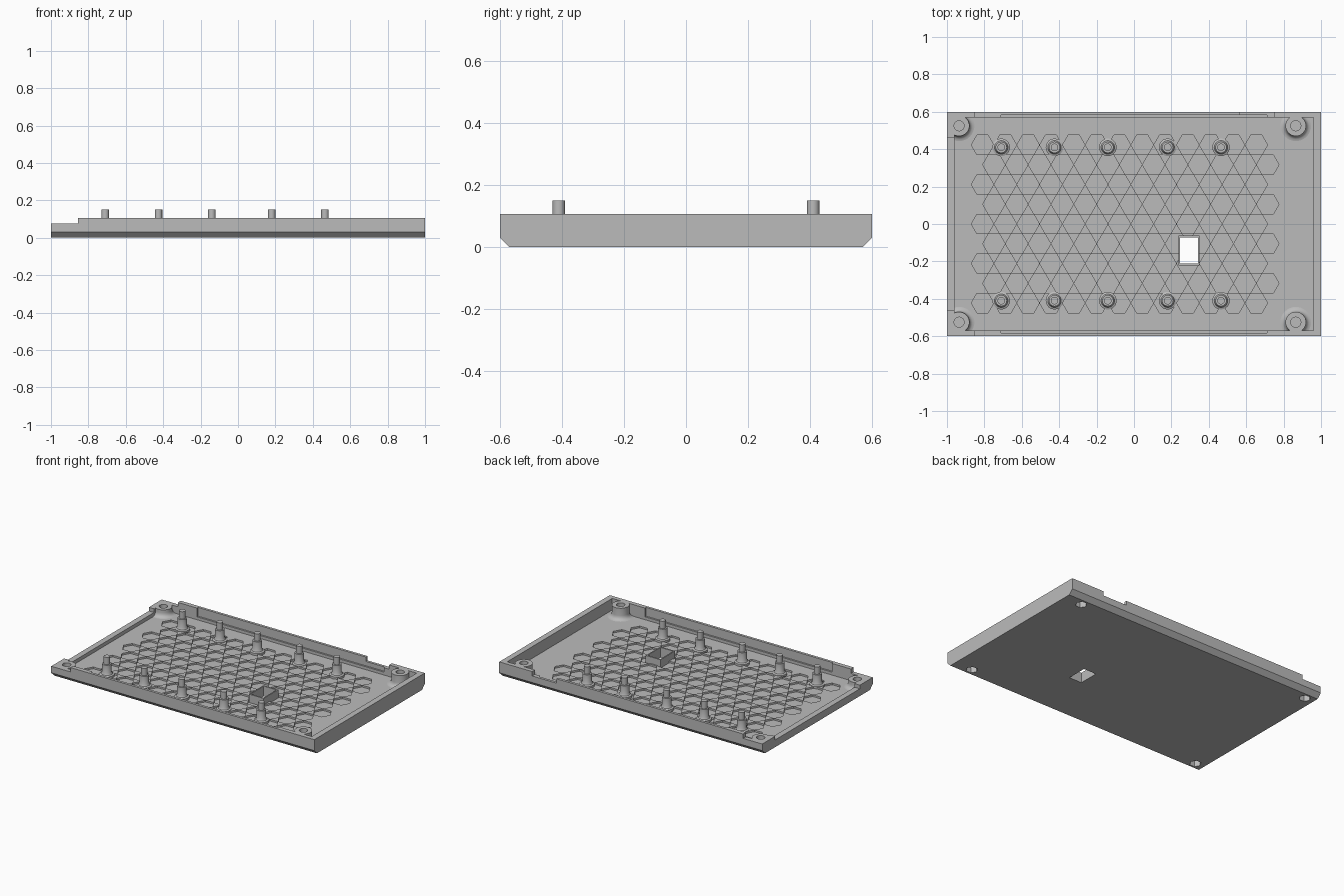
import bpy, bmesh, math
from mathutils import Matrix, Vector

cube = bpy.data.objects.get("Cube")
if cube:
    bpy.data.objects.remove(cube, do_unlink=True)

mat = bpy.data.materials.new("grey plastic")
mat.use_nodes = True
GREY = (0.5, 0.5, 0.5, 1)
mat.diffuse_color = GREY
mat.node_tree.nodes["Principled BSDF"].inputs["Base Color"].default_value = GREY

WALL_TOP, LOW_TOP, FLOOR = 0.105, 0.075, 0.025


def finish(name, bm):
    bmesh.ops.recalc_face_normals(bm, faces=bm.faces)
    mesh = bpy.data.meshes.new(name)
    bm.to_mesh(mesh)
    bm.free()
    mesh.materials.append(mat)
    obj = bpy.data.objects.new(name, mesh)
    bpy.context.collection.objects.link(obj)
    return obj


def box(name, x0, x1, y0, y1, z0, z1):
    bm = bmesh.new()
    m = Matrix.Translation(((x0 + x1) / 2, (y0 + y1) / 2, (z0 + z1) / 2))
    m = m @ Matrix.Diagonal((x1 - x0, y1 - y0, z1 - z0, 1))
    bmesh.ops.create_cube(bm, size=1, matrix=m)
    return finish(name, bm)


def prisms(name, spots, radius, z0, z1, sides):
    """Upright prisms at every spot, with a corner pointing along y."""
    bm = bmesh.new()
    for x, y in spots:
        m = Matrix.Translation((x, y, (z0 + z1) / 2)) @ Matrix.Rotation(math.pi / 2, 4, 'Z')
        bmesh.ops.create_cone(bm, cap_ends=True, segments=sides, radius1=radius,
                              radius2=radius, depth=z1 - z0, matrix=m)
    return finish(name, bm)


def lathe(name, x, y, profile, sides=32):
    """Solid turned from (radius, height) points."""
    bm = bmesh.new()
    rings = []
    for r, z in profile:
        rings.append([bm.verts.new((x + r * math.cos(math.tau * i / sides),
                                    y + r * math.sin(math.tau * i / sides), z))
                      for i in range(sides)])
    for a, b in zip(rings, rings[1:]):
        for i in range(sides):
            j = (i + 1) % sides
            bm.faces.new((a[i], a[j], b[j], b[i]))
    bm.faces.new(rings[0])
    bm.faces.new(rings[-1])
    return finish(name, bm)


def activate(obj):
    bpy.ops.object.select_all(action='DESELECT')
    obj.select_set(True)
    bpy.context.view_layer.objects.active = obj


def boolean(obj, tool, op='DIFFERENCE', keep=False):
    mod = obj.modifiers.new("cut", 'BOOLEAN')
    mod.operation, mod.solver, mod.object = op, 'EXACT', tool
    activate(obj)
    bpy.ops.object.modifier_apply(modifier=mod.name)
    if not keep:
        bpy.data.objects.remove(tool, do_unlink=True)


def outer_block(name):
    """Solid outer shape, chamfered under the two long sides."""
    bm = bmesh.new()
    section = [(-0.57, 0), (0.57, 0), (0.6, 0.03), (0.6, WALL_TOP),
               (-0.6, WALL_TOP), (-0.6, 0.03)]
    face = bm.faces.new([bm.verts.new((-1, y, z)) for y, z in section])
    ext = bmesh.ops.extrude_face_region(bm, geom=[face])
    verts = [v for v in ext["geom"] if isinstance(v, bmesh.types.BMVert)]
    bmesh.ops.translate(bm, verts=verts, vec=Vector((2, 0, 0)))
    return finish(name, bm)


# Tray with its cavity, low right end, rear notch and grooved long walls
tray = outer_block("tray")
envelope = outer_block("envelope")
cuts = [
    (-0.96, 0.96, -0.57, 0.57, FLOOR, 0.3),
    (-1.1, -0.855, -0.7, 0.7, LOW_TOP, 0.3),
    (-1.1, -0.9, -0.46, 0.46, 0.05, 0.3),
    (0.565, 0.75, 0.55, 0.7, LOW_TOP, 0.3),
    (-0.71, 0.71, 0.55, 0.582, 0.045, 0.3),
    (-0.71, 0.71, -0.582, -0.55, 0.045, 0.3),
]
for c in cuts:
    boolean(tray, box("cutter", *c))

# Honeycomb of shallow pockets in the floor
pitch = 0.122
row_step = pitch * math.sqrt(3) / 2
cells = []
for row in range(-4, 5):
    shift = pitch / 2 if row % 2 else 0
    for col in range(13):
        x = -0.81 + shift + col * pitch
        if x < 0.76:
            cells.append((x, row * row_step))
boolean(tray, prisms("cutter", cells, 0.06, FLOOR - 0.012, 0.1, 6))

# Rectangular sleeve around the opening through the floor
sleeve = box("opening_sleeve", 0.238, 0.35, -0.222, -0.062, 0.005, 0.07)
opening = box("cutter", 0.246, 0.342, -0.212, -0.072, -0.1, 0.3)
boolean(tray, opening, keep=True)
boolean(sleeve, opening)

# Corner screw bosses with flared feet, blind holes and nut pockets below
round_parts = []
for x, top, end in ((-0.935, LOW_TOP, "right"), (0.865, WALL_TOP, "left")):
    for y, side in ((-0.525, "front"), (0.525, "back")):
        flare = [(0.055 + 0.027 * (1 - math.sin(t * math.pi / 8)),
                  FLOOR + 0.03 * (1 - math.cos(t * math.pi / 8))) for t in range(5)]
        boss = lathe(f"{side}_{end}_boss", x, y,
                     [(0.082, 0.003)] + flare + [(0.055, top)])
        boolean(boss, envelope, 'INTERSECT', keep=True)
        nut = prisms("cutter", [(x, y)], 0.037, -0.1, 0.04, 6)
        screw = prisms("cutter", [(x, y)], 0.027, 0.05, 0.3, 24)
        for tool in (nut, screw):
            boolean(tray, tool, keep=True)
            boolean(boss, tool)
        round_parts.append(boss)
bpy.data.objects.remove(envelope, do_unlink=True)

# Two rows of stepped standoffs with locating pins
for y, side in ((-0.41, "front"), (0.41, "back")):
    for n, x in enumerate((-0.71, -0.425, -0.14, 0.18, 0.465), 1):
        round_parts.append(lathe(f"{side}_standoff_{n}", x, y, [
            (0.047, 0.005), (0.047, FLOOR + 0.003), (0.036, 0.033), (0.03, 0.045),
            (0.03, 0.1), (0.02, 0.1), (0.02, 0.15)], 24))

for part in round_parts + [tray]:
    activate(part)
    bpy.ops.object.shade_smooth_by_angle(angle=math.radians(30))
